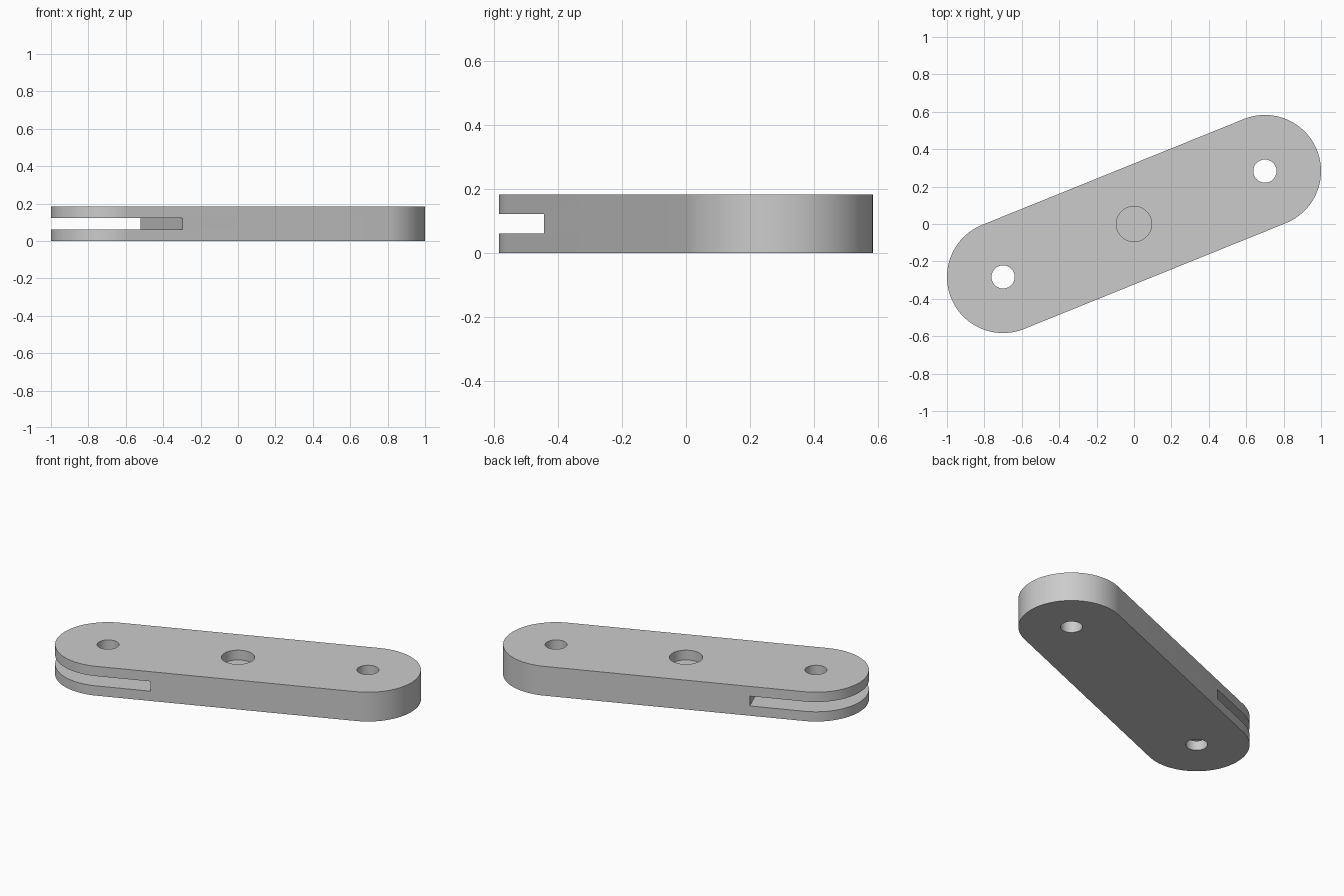
import bpy, bmesh, math
from mathutils import Matrix, Vector

cube = bpy.data.objects.get("Cube")
if cube:
    bpy.data.objects.remove(cube, do_unlink=True)

# Main dimensions
PIVOT = Vector((0.7, 0.283))
HALF = PIVOT.length
ANGLE = math.atan2(PIVOT.y, PIVOT.x)
RADIUS = 0.3
THICK = 0.183
TURN = Matrix.Rotation(ANGLE, 4, "Z")

grey = bpy.data.materials.new("plain grey")
grey.use_nodes = True
colour = (0.6, 0.6, 0.6, 1)
grey.diffuse_color = colour
grey.node_tree.nodes["Principled BSDF"].inputs["Base Color"].default_value = colour


def prism(name, outline, bottom, top):
    """Extrude a flat outline upward, then turn it to the bar's direction."""
    bm = bmesh.new()
    face = bm.faces.new([bm.verts.new((x, y, bottom)) for x, y in outline])
    up = bmesh.ops.extrude_face_region(bm, geom=[face])["geom"]
    bmesh.ops.translate(bm, vec=(0, 0, top - bottom),
                        verts=[v for v in up if isinstance(v, bmesh.types.BMVert)])
    bmesh.ops.recalc_face_normals(bm, faces=bm.faces)
    bm.transform(TURN)
    mesh = bpy.data.meshes.new(name)
    bm.to_mesh(mesh)
    bm.free()
    mesh.materials.append(grey)
    obj = bpy.data.objects.new(name, mesh)
    bpy.context.collection.objects.link(obj)
    return obj


def arc(cx, radius, start, sweep, steps):
    return [(cx + radius * math.cos(start + sweep * i / steps),
             radius * math.sin(start + sweep * i / steps)) for i in range(steps + 1)]


def circle(cx, radius):
    return arc(cx, radius, 0, math.tau, 64)[:-1]


# Bar with rounded ends
outline = arc(HALF, RADIUS, -math.pi / 2, math.pi, 48) + arc(-HALF, RADIUS, math.pi / 2, math.pi, 48)
bar = prism("link_bar", outline, 0, THICK)

# Slot across one end, two pin holes and a shallow centre recess
slot = [(-2, -1), (-0.44, -1), (-0.44, 1), (-2, 1)]
cutters = [
    prism("slot_cutter", slot, THICK / 3, THICK * 2 / 3),
    prism("right_pin_hole_cutter", circle(-HALF, 0.062), -1, 1),
    prism("left_pin_hole_cutter", circle(HALF, 0.062), -1, 1),
    prism("centre_recess_cutter", circle(0, 0.094), THICK * 2 / 3, 1),
]
bpy.context.view_layer.objects.active = bar
for cutter in cutters:
    mod = bar.modifiers.new(cutter.name, "BOOLEAN")
    mod.operation = "DIFFERENCE"
    mod.solver = "EXACT"
    mod.object = cutter
    bpy.ops.object.modifier_apply(modifier=mod.name)
for cutter in cutters:
    bpy.data.objects.remove(cutter, do_unlink=True)

# Smooth curved walls, sharp rims
bpy.ops.object.select_all(action="DESELECT")
bar.select_set(True)
bpy.ops.object.shade_smooth_by_angle(angle=math.radians(30))
